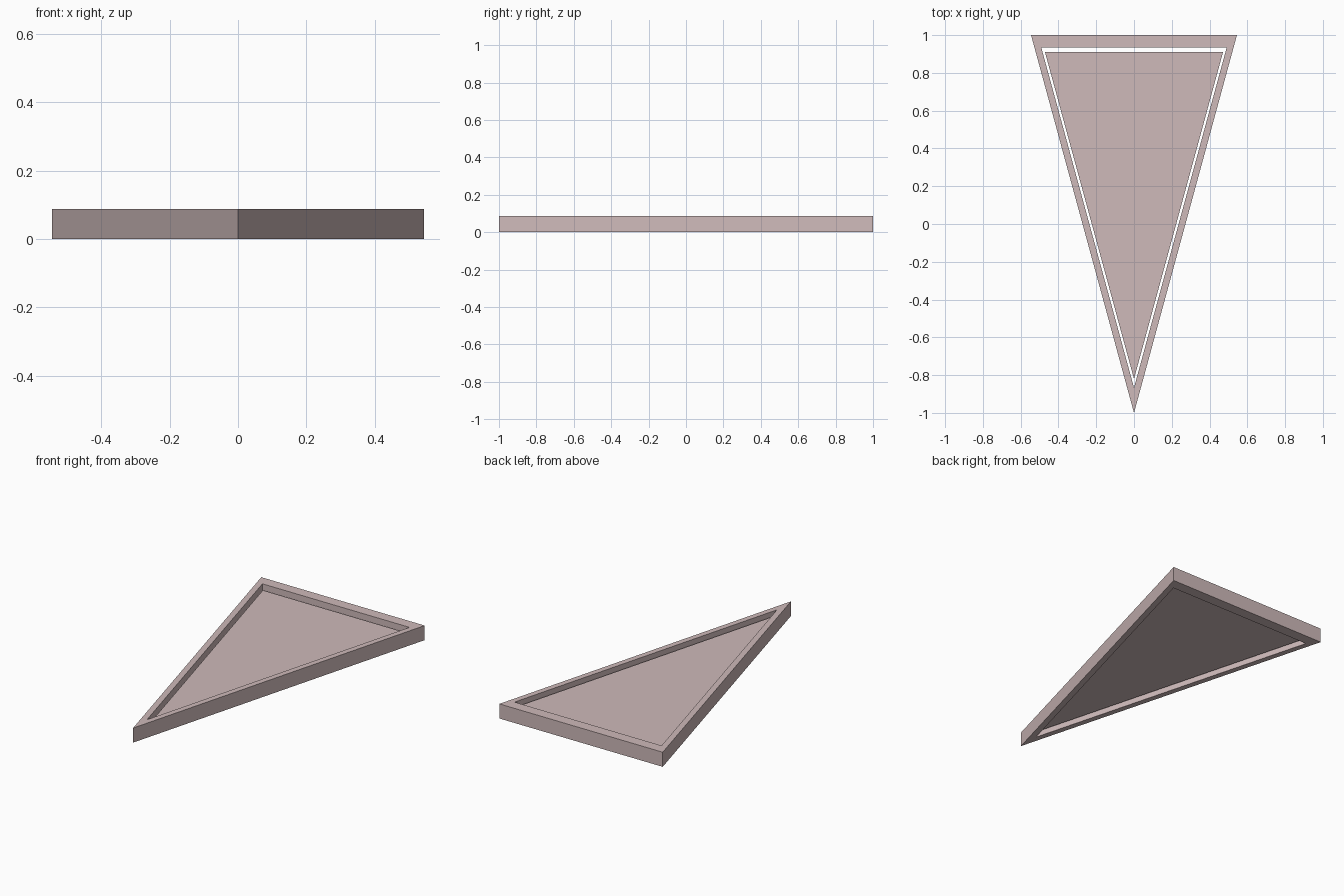
import bpy
import bmesh

if "Cube" in bpy.data.objects:
    bpy.data.objects.remove(bpy.data.objects["Cube"], do_unlink=True)

HALF_WIDTH = 0.545
HEIGHT = 0.088
CENTROID_Y = 1 / 3

pink = bpy.data.materials.new("dusty_pink")
pink.use_nodes = True
colour = (0.62, 0.49, 0.49, 1)
pink.diffuse_color = colour
pink.node_tree.nodes["Principled BSDF"].inputs["Base Color"].default_value = colour


def triangle(bm, scale, z):
    """Triangle outline scaled about its centroid, at height z."""
    outline = [(0, -1), (HALF_WIDTH, 1), (-HALF_WIDTH, 1)]
    return [bm.verts.new((x * scale, CENTROID_Y + (y - CENTROID_Y) * scale, z))
            for x, y in outline]


def bridge(bm, a, b):
    for i in range(3):
        j = (i + 1) % 3
        bm.faces.new((a[i], a[j], b[j], b[i]))


def finish(bm, name):
    bmesh.ops.recalc_face_normals(bm, faces=bm.faces[:])
    mesh = bpy.data.meshes.new(name)
    bm.to_mesh(mesh)
    bm.free()
    mesh.materials.append(pink)
    bpy.context.collection.objects.link(bpy.data.objects.new(name, mesh))


# Outer frame: a closed ring of four loops
bm = bmesh.new()
loops = [triangle(bm, s, z) for s, z in
         ((1, 0), (1, HEIGHT), (0.9, HEIGHT), (0.9, 0))]
for k in range(4):
    bridge(bm, loops[k], loops[(k + 1) % 4])
finish(bm, "triangular_frame")

# Inner panel: floating inside the frame, recessed on both sides
bm = bmesh.new()
bottom = triangle(bm, 0.865, 0.025)
top = triangle(bm, 0.865, 0.063)
bridge(bm, bottom, top)
bm.faces.new(bottom)
bm.faces.new(top)
finish(bm, "inner_panel")
